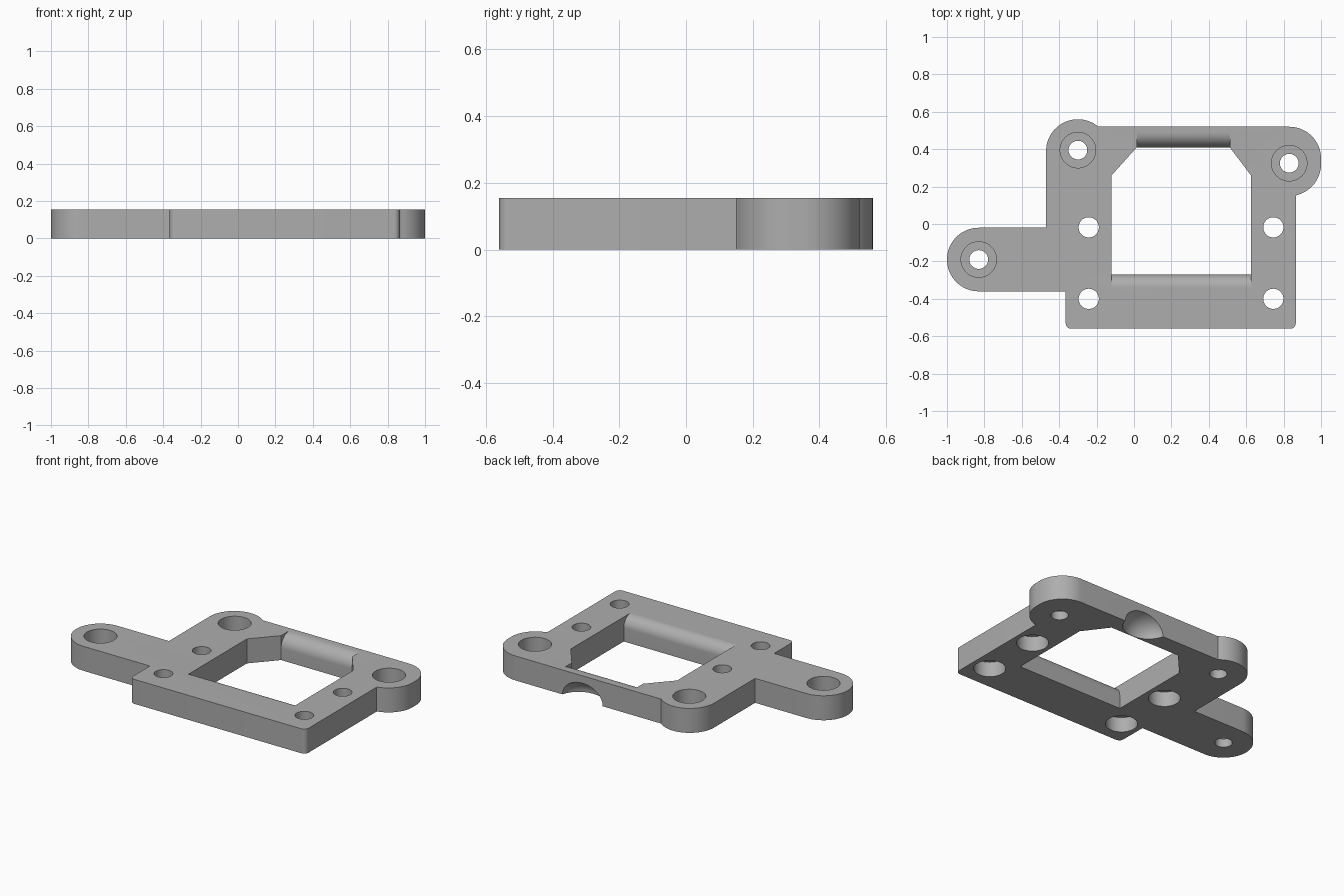
import bpy, bmesh
from math import sin, cos, radians
from mathutils import Matrix

THICK = 0.155

cube = bpy.data.objects.get("Cube")
if cube:
    bpy.data.objects.remove(cube)

grey = bpy.data.materials.new("plain grey")
grey.use_nodes = True
color = (0.42, 0.42, 0.42, 1)
grey.diffuse_color = color
grey.node_tree.nodes["Principled BSDF"].inputs["Base Color"].default_value = color


def arc(cx, cy, r, start, end, steps=24):
    angles = [radians(start + (end - start) * i / steps) for i in range(steps + 1)]
    return [(cx + r * cos(a), cy + r * sin(a)) for a in angles]


def add_object(name, bm):
    bmesh.ops.recalc_face_normals(bm, faces=bm.faces)
    mesh = bpy.data.meshes.new(name)
    bm.to_mesh(mesh)
    bm.free()
    mesh.materials.append(grey)
    obj = bpy.data.objects.new(name, mesh)
    bpy.context.collection.objects.link(obj)
    return obj


def prism(name, points, low, high, axis="z"):
    """Extrude a closed profile along z (xy points) or x (yz points)."""
    place = (lambda a, b: (a, b, low)) if axis == "z" else (lambda a, b: (low, a, b))
    bm = bmesh.new()
    face = bm.faces.new([bm.verts.new(place(a, b)) for a, b in points])
    top = bmesh.ops.extrude_face_region(bm, geom=[face])["geom"]
    d = high - low
    bmesh.ops.translate(bm, vec=(0, 0, d) if axis == "z" else (d, 0, 0),
                        verts=[v for v in top if isinstance(v, bmesh.types.BMVert)])
    return add_object(name, bm)


def cut(target, cutter):
    cutter.hide_render = True
    mod = target.modifiers.new("cut", 'BOOLEAN')
    mod.operation = 'DIFFERENCE'
    mod.solver = 'EXACT'
    mod.object = cutter
    bpy.context.view_layer.objects.active = target
    bpy.ops.object.modifier_apply(modifier=mod.name)
    bpy.data.objects.remove(cutter)


# Plate outline: arm, body with rounded front corners, two rear lugs
outline = (
    arc(-0.83, -0.19, 0.17, 90, 270, 32)
    + [(-0.365, -0.36)]
    + arc(-0.335, -0.53, 0.03, 180, 270, 6)
    + arc(0.835, -0.53, 0.03, 270, 360, 6)
    + [(0.865, 0.151)]
    + arc(0.83, 0.32, 0.17, -76, 0)
    + arc(0.83, 0.35, 0.17, 0, 90)
    + arc(-0.3, 0.39, 0.17, 50, 180)
    + [(-0.47, -0.02)]
)
plate = prism("mounting_plate", outline, 0, THICK)

# Central window with chamfered rear corners
window = [(-0.12, -0.27), (0.625, -0.27), (0.625, 0.26),
          (0.512, 0.41), (0.015, 0.41), (-0.12, 0.26)]
cut(plate, prism("window_cutter", window, -0.1, 0.3))

# Rounded upper edges at the front and rear of the window
for edge, r, side, x0, x1 in [(-0.27, 0.07, -1, -0.12, 0.625),
                              (0.41, 0.08, 1, 0.015, 0.512)]:
    curve = arc(edge + side * r, THICK - r, r, 90 + side * 90, 90, 16)
    profile = curve + [(edge + side * r, 0.25), (edge - side * 0.03, 0.25),
                       (edge - side * 0.03, THICK - r)]
    cut(plate, prism("edge_round_cutter", profile, x0, x1, "x"))

# Stepped screw holes: (centre, through radius, bore radius, bore z range)
lugs = [(-0.83, -0.19), (-0.3, 0.395), (0.83, 0.325)]
body = [(x, y) for x in (-0.242, 0.745) for y in (-0.4, -0.018)]
holes = [(c, 0.05, 0.095, 0.055, 0.3) for c in lugs]
holes += [(c, 0.054, 0.092, -0.1, 0.095) for c in body]
for (x, y), small, big, low, high in holes:
    cut(plate, prism("hole_cutter", arc(x, y, small, 0, 352.5, 47), -0.1, 0.3))
    cut(plate, prism("bore_cutter", arc(x, y, big, 0, 352.5, 47), low, high))

# Rounded cable notch under the rear edge
bm = bmesh.new()
bmesh.ops.create_uvsphere(bm, u_segments=48, v_segments=24, radius=1,
                          matrix=Matrix.Translation((0.36, 0.55, -0.001))
                          @ Matrix.Diagonal((0.145, 0.138, 0.112, 1)))
cut(plate, add_object("notch_cutter", bm))

# Smooth curved walls, keep crisp edges
bpy.ops.object.select_all(action='DESELECT')
plate.select_set(True)
bpy.context.view_layer.objects.active = plate
bpy.ops.object.shade_smooth_by_angle(angle=radians(25))
